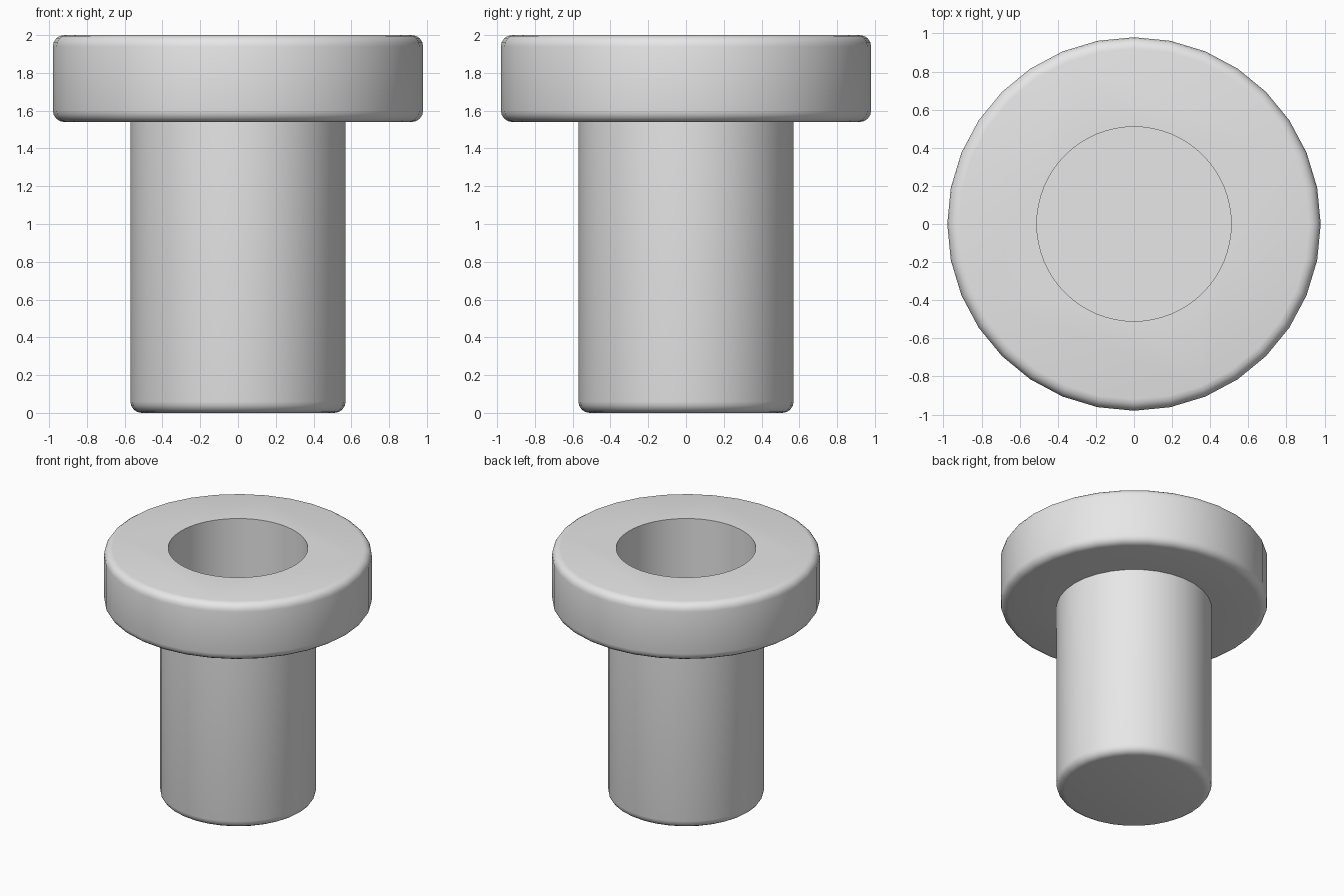
import bpy, bmesh, math
from mathutils import Vector, Matrix

if "Cube" in bpy.data.objects:
    bpy.data.objects.remove(bpy.data.objects["Cube"], do_unlink=True)

# Single plain grey
grey = bpy.data.materials.new("light_grey")
grey.use_nodes = True
grey.diffuse_color = (0.8, 0.8, 0.8, 1)
grey.node_tree.nodes["Principled BSDF"].inputs["Base Color"].default_value = (0.8, 0.8, 0.8, 1)

SIDES = 32
STEM_R, FLANGE_R, HOLE_R = 0.57, 0.98, 0.51
FLANGE_Z, TOP_Z, FLOOR_Z = 1.54, 2.0, 0.1
ROUND = 0.06


def corner(r, z, start, steps=4):
    """Quarter-round profile points about centre (r, z), from angle start."""
    return [(r + ROUND * math.cos(a), z + ROUND * math.sin(a))
            for a in (math.radians(start + 90 * i / steps) for i in range(steps + 1))]


def ring(bm, r, z, sides):
    return [bm.verts.new((r * math.cos(t), r * math.sin(t), z))
            for t in (2 * math.pi * i / sides for i in range(sides))]


def make_object(name, bm):
    bmesh.ops.recalc_face_normals(bm, faces=bm.faces)
    mesh = bpy.data.meshes.new(name)
    bm.to_mesh(mesh)
    bm.free()
    mesh.materials.append(grey)
    obj = bpy.data.objects.new(name, mesh)
    bpy.context.collection.objects.link(obj)
    return obj


# Flanged bushing: lathed stem and flange with rounded rims
profile = (corner(STEM_R - ROUND, ROUND, -90)
           + [(STEM_R, FLANGE_Z)]
           + corner(FLANGE_R - ROUND, FLANGE_Z + ROUND, -90)
           + corner(FLANGE_R - ROUND, TOP_Z - ROUND, 0))
bm = bmesh.new()
rings = [ring(bm, r, z, SIDES) for r, z in profile]
for low, high in zip(rings, rings[1:]):
    for i in range(SIDES):
        j = (i + 1) % SIDES
        bm.faces.new((low[i], low[j], high[j], high[i]))
bm.faces.new(rings[0])
bm.faces.new(rings[-1])
bushing = make_object("flanged_bushing", bm)

# Blind bore cutter
bm = bmesh.new()
height = TOP_Z - FLOOR_Z + 0.2
bmesh.ops.create_cone(bm, cap_ends=True, segments=64, radius1=HOLE_R, radius2=HOLE_R,
                      depth=height,
                      matrix=Matrix.Translation(Vector((0, 0, FLOOR_Z + height / 2))))
cutter = make_object("bore_cutter", bm)
cutter.hide_render = True
cutter.display_type = 'WIRE'

# Cut the bore, then drop the cutter
cut = bushing.modifiers.new("bore", 'BOOLEAN')
cut.operation = 'DIFFERENCE'
cut.solver = 'EXACT'
cut.object = cutter
bpy.ops.object.select_all(action='DESELECT')
bushing.select_set(True)
bpy.context.view_layer.objects.active = bushing
bpy.ops.object.modifier_apply(modifier=cut.name)
bpy.data.objects.remove(cutter, do_unlink=True)

bpy.ops.object.shade_smooth_by_angle(angle=math.radians(35))
